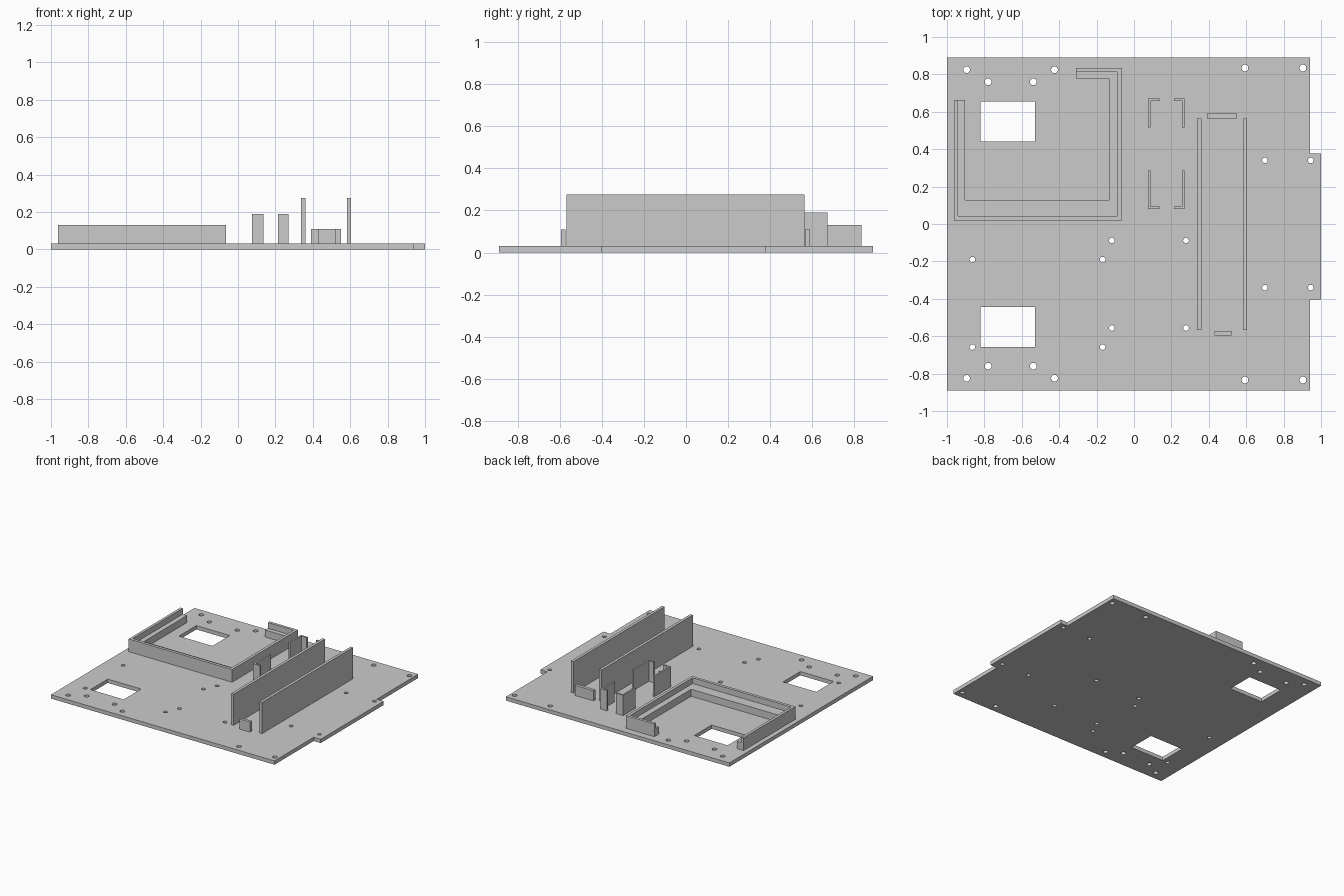
import bpy, bmesh
from math import cos, sin, tau

cube = bpy.data.objects.get("Cube")
if cube:
    bpy.data.objects.remove(cube, do_unlink=True)

grey = bpy.data.materials.new("light grey plastic")
grey.use_nodes = True
grey.diffuse_color = (0.6, 0.6, 0.6, 1)
grey.node_tree.nodes["Principled BSDF"].inputs["Base Color"].default_value = grey.diffuse_color

PLATE = 0.03   # plate thickness


def prisms(name, outlines, z0, z1):
    """Extrude one or more flat outlines from z0 to z1 as one object."""
    bm = bmesh.new()
    for points in outlines:
        face = bm.faces.new([bm.verts.new((x, y, z0)) for x, y in points])
        grown = bmesh.ops.extrude_face_region(bm, geom=[face])["geom"]
        for v in grown:
            if isinstance(v, bmesh.types.BMVert):
                v.co.z = z1
    bmesh.ops.recalc_face_normals(bm, faces=bm.faces)
    mesh = bpy.data.meshes.new(name)
    bm.to_mesh(mesh)
    bm.free()
    mesh.materials.append(grey)
    obj = bpy.data.objects.new(name, mesh)
    bpy.context.collection.objects.link(obj)
    return obj


def rect(x0, x1, y0, y1):
    return [(x0, y0), (x1, y0), (x1, y1), (x0, y1)]


def circle(x, y, r, n=24):
    return [(x + r * cos(tau * i / n), y + r * sin(tau * i / n)) for i in range(n)]


# Base plate with a side tab
plate = prisms("base_plate", [[(-1, -0.89), (0.94, -0.89), (0.94, -0.404), (1, -0.404),
                               (1, 0.377), (0.94, 0.377), (0.94, 0.89), (-1, 0.89)]], 0, PLATE)

# Windows and screw holes cut through the plate
cuts = [rect(-0.82, -0.53, 0.44, 0.655), rect(-0.82, -0.53, -0.658, -0.443)]
for side in (1, -1):
    for x, y, r in ((-0.895, 0.825, 0.018), (-0.78, 0.76, 0.018), (-0.538, 0.76, 0.018),
                    (-0.425, 0.825, 0.018), (0.593, 0.834, 0.018), (0.903, 0.834, 0.018),
                    (0.70, 0.34, 0.015), (0.945, 0.34, 0.015)):
        cuts.append(circle(x, side * y, r))
for xs, ys in (((-0.118, 0.278), (-0.088, -0.556)), ((-0.864, -0.168), (-0.19, -0.658))):
    cuts += [circle(x, y, 0.015) for x in xs for y in ys]
cutter = prisms("hole_cutter", cuts, -0.1, 0.1)
cutter.hide_render = True
mod = plate.modifiers.new("holes", "BOOLEAN")
mod.operation = "DIFFERENCE"
mod.solver = "EXACT"
mod.object = cutter
bpy.context.view_layer.objects.active = plate
bpy.ops.object.modifier_apply(modifier=mod.name)
bpy.data.objects.remove(cutter, do_unlink=True)


# Open tray: tall outer wall with a lower ledge inside it
def tray_ring(name, outer, inner, top):
    """Hook-shaped strip between two (left, right, bottom, top) frames."""
    l, r, b, t = outer
    il, ir, ib, it = inner
    prisms(name, [[(l, 0.662), (l, b), (r, b), (r, t), (-0.31, t), (-0.31, it),
                   (ir, it), (ir, ib), (il, ib), (il, 0.662)]], PLATE, top)


rim = (-0.942, -0.087, 0.043, 0.813)
tray_ring("tray_wall", (-0.963, -0.065, 0.02, 0.835), rim, 0.13)
tray_ring("tray_ledge", rim, (-0.904, -0.134, 0.128, 0.778), 0.085)

# Four corner brackets facing each other
for x, sx, h in ((0.075, 1, "right"), (0.27, -1, "left")):
    for y, sy, v in ((0.08, 1, "front"), (0.672, -1, "back")):
        arm = 0.06 if sx > 0 else 0.055
        length = 0.205 if sy > 0 else 0.155
        shape = [(0, 0), (arm, 0), (arm, 0.014), (0.013, 0.014), (0.013, length), (0, length)]
        prisms(f"bracket_{v}_{h}", [[(x + sx * a, y + sy * b) for a, b in shape]], PLATE, 0.19)

# Two long rails and the end stops between them
prisms("rail_right", [rect(0.338, 0.36, -0.567, 0.563)], PLATE, 0.275)
prisms("rail_left", [rect(0.583, 0.605, -0.567, 0.563)], PLATE, 0.275)
prisms("back_stop", [rect(0.39, 0.55, 0.565, 0.59)], PLATE, 0.11)
prisms("front_stop", [rect(0.43, 0.52, -0.595, -0.572)], PLATE, 0.11)
